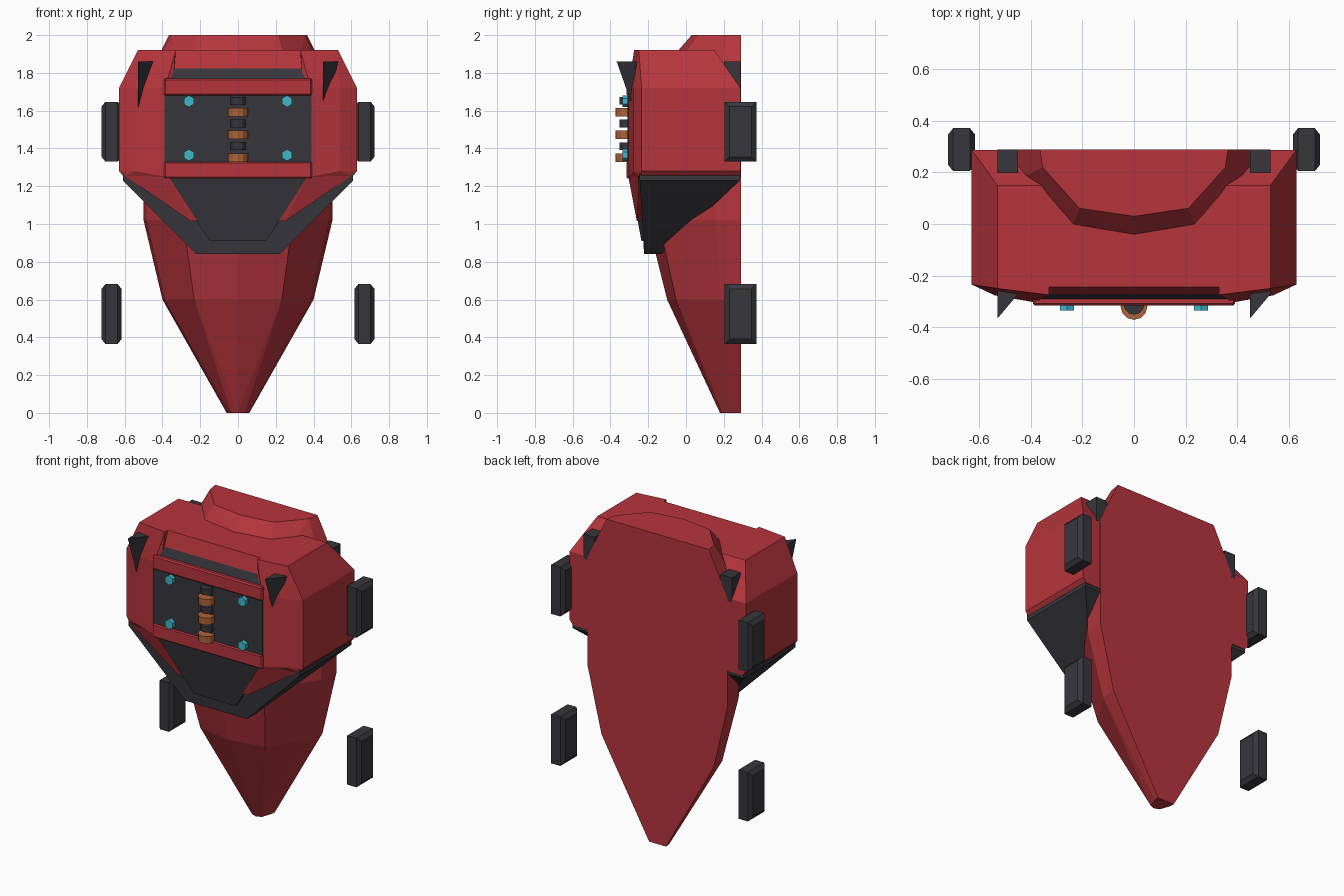
import bpy, bmesh, math
from mathutils import Matrix

cube = bpy.data.objects.get("Cube")
if cube:
    bpy.data.objects.remove(cube, do_unlink=True)


def material(name, rgb):
    m = bpy.data.materials.new(name)
    m.use_nodes = True
    m.diffuse_color = (*rgb, 1)
    m.node_tree.nodes["Principled BSDF"].inputs["Base Color"].default_value = (*rgb, 1)
    return m


RED = material("red_paint", (0.47, 0.036, 0.046))
DARK = material("dark_grey", (0.039, 0.037, 0.046))
CYAN = material("cyan_glow", (0.05, 0.48, 0.6))
COPPER = material("copper", (0.42, 0.125, 0.04))


def finish(name, bm, mat):
    bmesh.ops.recalc_face_normals(bm, faces=bm.faces)
    mesh = bpy.data.meshes.new(name)
    bm.to_mesh(mesh)
    bm.free()
    mesh.materials.append(mat)
    obj = bpy.data.objects.new(name, mesh)
    bpy.context.collection.objects.link(obj)
    return obj


def hull(name, pts, mat, mirror=False, bevel=0):
    """Faceted convex solid; mirror adds each point's twin across x = 0."""
    pts = list(pts) + [(-x, y, z) for x, y, z in pts if mirror and x]
    bm = bmesh.new()
    for p in pts:
        bm.verts.new(p)
    res = bmesh.ops.convex_hull(bm, input=bm.verts)
    loose = {v for v in res["geom_interior"] if isinstance(v, bmesh.types.BMVert)}
    bmesh.ops.delete(bm, geom=list(loose), context="VERTS")
    bmesh.ops.dissolve_limit(bm, angle_limit=math.radians(1), verts=bm.verts, edges=bm.edges)
    if bevel:
        bmesh.ops.bevel(bm, geom=bm.edges[:], offset=bevel, segments=1, affect="EDGES")
    return finish(name, bm, mat)


def box(name, x, y, z, mat, bevel=0):
    return hull(name, [(a, b, c) for a in x for b in y for c in z], mat, bevel=bevel)


def cylinder(name, loc, radius, depth, sides, mat, axis="Z"):
    bm = bmesh.new()
    rot = Matrix.Rotation(math.pi / 2, 4, "X") if axis == "Y" else Matrix()
    bmesh.ops.create_cone(bm, cap_ends=True, segments=sides, radius1=radius, radius2=radius,
                          depth=depth, matrix=Matrix.Translation(loc) @ rot)
    return finish(name, bm, mat)


# Tapered shell: rings of height, half width and front depth
BACK = 0.29
shell = []
for z, w, front in [(0, .06, .18), (.6, .4, -.1), (1.02, .5, -.205),
                    (1.72, .5, -.205), (1.92, .405, -.04), (2, .365, .03)]:
    d = BACK - front
    shell += [(w, BACK, z), (w * .97, BACK - .27 * d, z),
              (w * .58, BACK - .88 * d, z), (0, front, z)]
hull("tapered_shell", shell, RED, mirror=True)

# Chest core between the shoulders
hull("chest_core", [(.35, -.245, 1.92), (.35, .15, 1.92), (.36, -.285, 1.77), (.36, .285, 1.72),
                    (.36, -.285, 1.25), (.36, .285, 1.25)], RED, mirror=True)

# Dark sloped band above the front panel
hull("upper_band", [(.345, -.25, 1.88), (.39, -.292, 1.765),
                    (.345, -.23, 1.88), (.39, -.27, 1.765)], DARK, mirror=True)

# Front panel with its two red rails
box("front_panel", (-.39, .39), (-.309, -.25), (1.3, 1.7), DARK)
for name, z in (("lower_rail", (1.24, 1.33)), ("upper_rail", (1.68, 1.77))):
    box(name, (-.393, .393), (-.316, -.25), z, RED, bevel=.008)

# Skirt under the chest
hull("skirt", [(.61, -.245, 1.27), (.61, .285, 1.27), (.61, -.245, 1.23), (.61, .285, 1.23),
               (.22, -.222, .84), (.22, -.13, .84)], DARK, mirror=True)
hull("skirt_front_plate", [(.37, -.298, 1.25), (.37, -.2, 1.25), (.21, -.252, 1.01),
                           (.21, -.2, 1.01), (.15, -.236, .91), (.15, -.2, .91)], DARK, mirror=True)

# Panel hardware
for x in (-.26, .26):
    for z in (1.365, 1.65):
        cylinder("panel_bolt", (x, -.315, z), .031, .04, 6, CYAN, "Y")
for i in range(3):
    z = 1.352 + .12 * i
    cylinder("spine_ring", (0, -.32, z), .052, .045, 12, COPPER)
    cylinder("spine_link", (0, -.312, z + .06), .04, .04, 12, DARK)

for s, side in ((1, "left"), (-1, "right")):
    # Shoulder block with chamfered top and outer edges
    pts = [(.33, -.275, 1.92), (.53, -.25, 1.92), (.53, .15, 1.92), (.33, .15, 1.92)]
    for z in (1.72, 1.28):
        pts += [(.385, -.304, z), (.54, -.277, z), (.63, -.235, z), (.63, .288, z), (.36, .288, z)]
    pts += [(.385, -.304, 1.25), (.605, -.24, 1.25), (.605, .288, 1.25), (.36, .288, 1.25)]
    hull(side + "_shoulder", [(s * x, y, z) for x, y, z in pts], RED)

    # Diagonal red trim on the skirt
    pts = [(.37, -.306, 1.255), (.6, -.25, 1.255), (.25, -.258, 1.015), (.215, -.26, 1.015)]
    pts += [(x, -.22, z) for x, y, z in pts]
    hull(side + "_skirt_trim", [(s * x, y, z) for x, y, z in pts], RED)

    # Pointed shoulder fin, the same way round on both sides
    x = .45 if s > 0 else -.53
    hull(side + "_fin", [(x, -.367, 1.86), (x + .08, -.272, 1.86), (x, -.22, 1.86),
                         (x + .08, -.22, 1.86), (x, -.24, 1.5)], DARK)

    # Small block at the back of the shoulder
    box(side + "_back_block", (s * .45, s * .53), (.2, .289), (1.7, 1.86), DARK)

    # Detached wheels, chamfered towards both flat sides
    for name, z0 in (("lower", .365), ("upper", 1.33)):
        pts = []
        for x, inset in ((.617, .025), (.637, 0), (.702, 0), (.722, .025)):
            pts += [(s * x, y, z) for y in (.205 + inset, .372 - inset)
                    for z in (z0 + inset, z0 + .317 - inset)]
        hull(f"{side}_{name}_wheel", pts, DARK)
